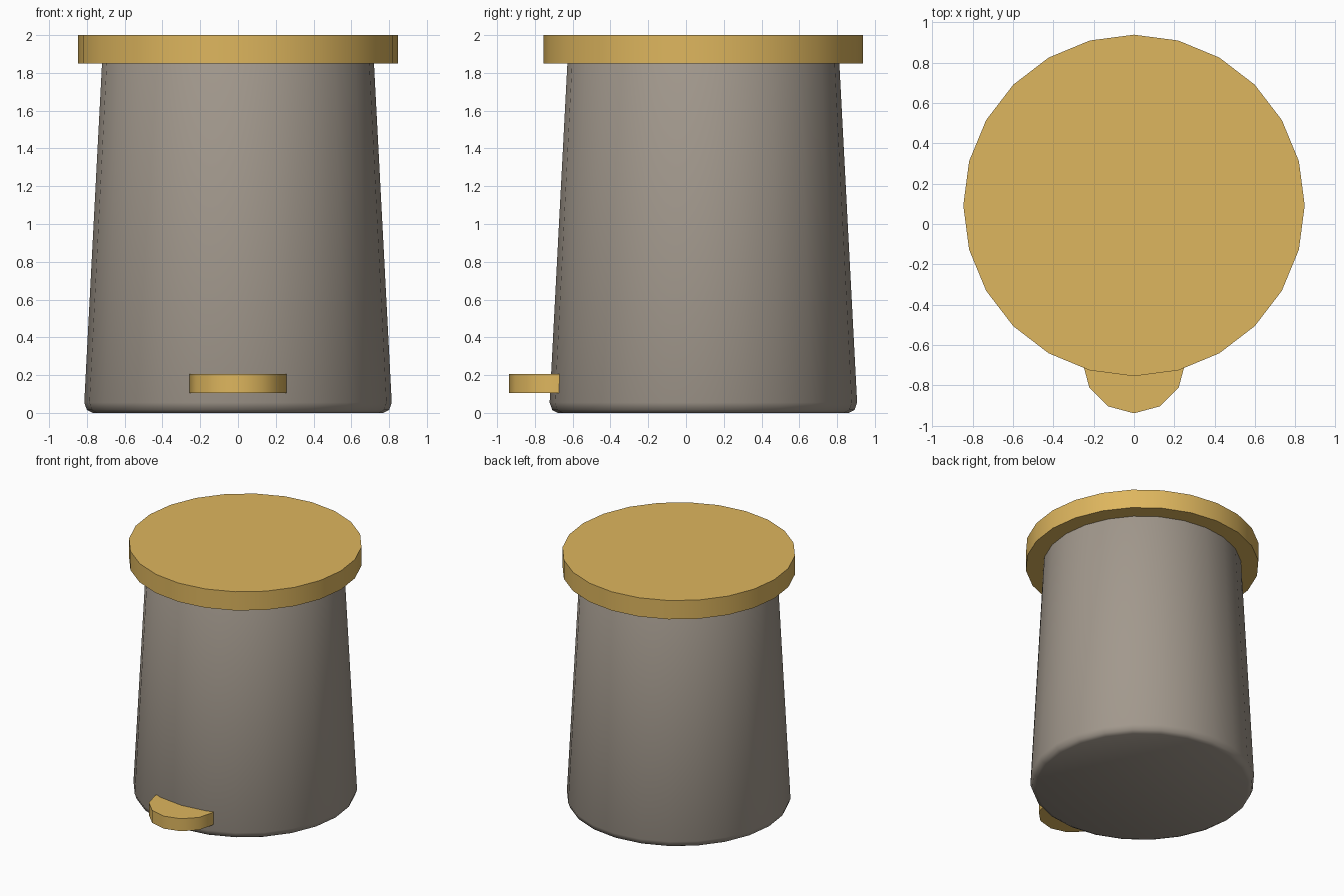
import bpy, math

if "Cube" in bpy.data.objects:
    bpy.data.objects.remove(bpy.data.objects["Cube"], do_unlink=True)

CENTRE_Y = 0.092


def material(name, colour):
    mat = bpy.data.materials.new(name)
    mat.use_nodes = True
    mat.diffuse_color = colour
    mat.node_tree.nodes["Principled BSDF"].inputs["Base Color"].default_value = colour
    return mat


def turned(name, profile, sides, y, mat, angle):
    """Capped solid of revolution from (radius, height) pairs."""
    verts = []
    for radius, z in profile:
        for i in range(sides):
            a = math.tau * i / sides
            verts.append((radius * math.cos(a), radius * math.sin(a), z))
    faces = [tuple(reversed(range(sides)))]
    for ring in range(len(profile) - 1):
        low, high = ring * sides, (ring + 1) * sides
        for i in range(sides):
            j = (i + 1) % sides
            faces.append((low + i, low + j, high + j, high + i))
    faces.append(tuple(range(len(verts) - sides, len(verts))))
    mesh = bpy.data.meshes.new(name)
    mesh.from_pydata(verts, [], faces)
    mesh.materials.append(mat)
    obj = bpy.data.objects.new(name, mesh)
    obj.location.y = y
    bpy.context.collection.objects.link(obj)
    bpy.ops.object.select_all(action="DESELECT")
    obj.select_set(True)
    bpy.context.view_layer.objects.active = obj
    bpy.ops.object.shade_smooth_by_angle(angle=math.radians(angle))
    return obj


gold = material("warm gold", (0.73, 0.468, 0.112, 1))
grey = material("warm grey", (0.36, 0.315, 0.265, 1))

# Tapered bin body with softened rims; the top rim sits inside the lid
turned("bin_body", [(0.77, 0), (0.80, 0.015), (0.814, 0.055),
                    (0.72, 1.85), (0.70, 1.89), (0.67, 1.9)],
       24, CENTRE_Y, grey, 60)

# Flat overhanging lid
turned("lid", [(0.846, 1.85), (0.846, 2)], 24, CENTRE_Y, gold, 40)

# Round foot pedal, half buried in the body
turned("foot_pedal", [(0.256, 0.105), (0.256, 0.205)], 12, -0.682, gold, 40)
